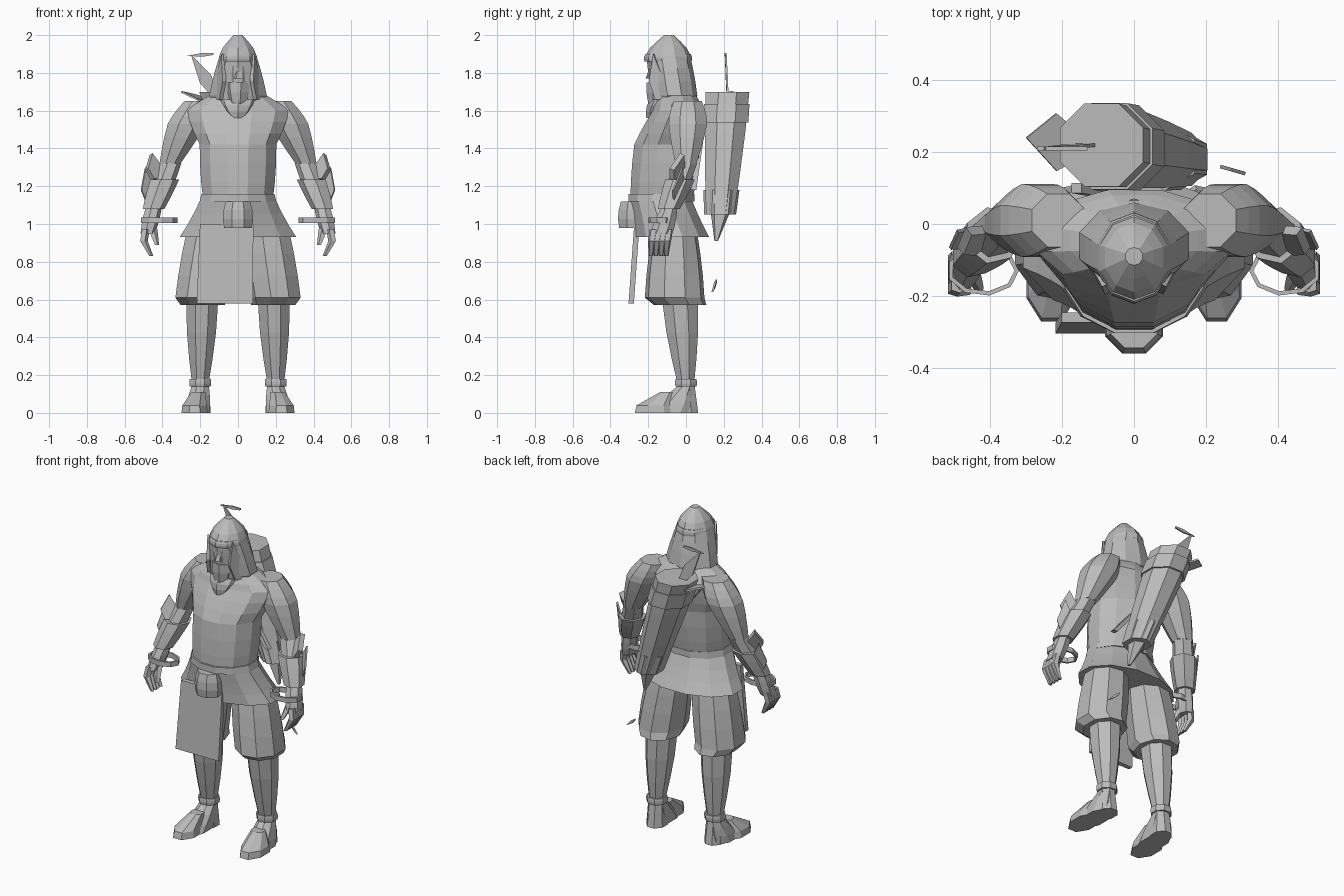
import bpy, bmesh, math
from mathutils import Vector

default_cube = bpy.data.objects.get("Cube")
if default_cube:
    bpy.data.objects.remove(default_cube, do_unlink=True)

SHADE = (.5, .5, .5, 1)
grey = bpy.data.materials.new("stone grey")
grey.use_nodes = True
grey.diffuse_color = SHADE
grey.node_tree.nodes["Principled BSDF"].inputs["Base Color"].default_value = SHADE


def point(x, y, z):
    return Vector((x, y, z))


def finish(name, bm):
    """Turn the mesh data into a named grey object."""
    bmesh.ops.recalc_face_normals(bm, faces=bm.faces)
    mesh = bpy.data.meshes.new(name)
    bm.to_mesh(mesh)
    bm.free()
    mesh.materials.append(grey)
    part = bpy.data.objects.new(name, mesh)
    bpy.context.collection.objects.link(part)
    return part


def radii(size):
    """A single number means a round section, a pair means an oval one."""
    return Vector(size if isinstance(size, tuple) else (size, size))


def taper(name, start, end, start_size, end_size, bulge=0, sides=8, side=1, rows=3):
    """Skin level oval rings from start to end, swelling in the middle by bulge."""
    bm = bmesh.new()
    loops = []
    for row in range(rows + 1):
        t = row / rows
        centre = start.lerp(end, t)
        swell = 1 + bulge * math.sin(math.pi * t)
        size = radii(start_size).lerp(radii(end_size), t) * swell
        loop = []
        for corner in range(sides):
            angle = math.tau * (corner + .5) / sides
            x = centre.x + size.x * math.cos(angle)
            y = centre.y + size.y * math.sin(angle)
            loop.append(bm.verts.new((side * x, y, centre.z)))
        loops.append(loop)
    for lower, upper in zip(loops, loops[1:]):
        for i in range(sides):
            bm.faces.new((lower[i], lower[i - 1], upper[i - 1], upper[i]))
    bm.faces.new(loops[0])
    bm.faces.new(loops[-1])
    return finish(name, bm)


def blade(name, base, tip, spread, side=1, thickness=.01):
    """A thin leaf-shaped sheet, used for spikes, flaps and feathers."""
    bm = bmesh.new()
    middle = base.lerp(tip, .4)
    outline = (base - spread / 2, middle - spread, tip, middle + spread, base + spread / 2)
    bm.faces.new([bm.verts.new((side * p.x, p.y, p.z)) for p in outline])
    part = finish(name, bm)
    solid = part.modifiers.new("thickness", "SOLIDIFY")
    solid.thickness = thickness
    solid.offset = 0


def ring(name, centre, size, height, side):
    """A loose open band with a visible wall."""
    up = Vector((0, 0, height / 2))
    band = taper(name, centre - up, centre + up, size, size, sides=9, side=side, rows=1)
    bm = bmesh.new()
    bm.from_mesh(band.data)
    caps = [face for face in bm.faces if len(face.verts) > 4]
    bmesh.ops.delete(bm, geom=caps, context="FACES_ONLY")
    bm.to_mesh(band.data)
    bm.free()
    wall = band.modifiers.new("wall", "SOLIDIFY")
    wall.thickness = .012


# Torso
waist, ribs = point(0, -.13, 1.12), point(0, -.1, 1.42)
chest, neck = point(0, -.04, 1.6), point(0, -.05, 1.7)
taper("torso", waist, ribs, (.19, .17), (.21, .18), .03, 12)
taper("chest", ribs, chest, (.21, .18), (.28, .14), .03, 12)
taper("shoulder_slope", chest, neck, (.28, .14), (.12, .09), .05, 12)

# Tunic skirt, belt and pouch
hem = point(0, -.07, .93)
taper("tunic_skirt", hem, waist, (.32, .2), (.21, .17), -.02, 12)
taper("belt", waist, point(0, -.13, 1.16), (.21, .18), (.2, .18), 0, 12, rows=1)
taper("belt_pouch", point(0, -.28, .98), point(0, -.28, 1.12), .08, .07, .15)

# Front apron hangs off to the right
taper("apron", point(-.07, -.29, .58), point(-.06, -.26, 1), (.21, .02), (.2, .02), sides=4)

# Shared joints of the limbs
ankle, knee, hip = point(.2, 0, .14), point(.19, -.03, .57), point(.15, -.06, .96)
thigh = point(.2, -.06, .61)
shoulder, elbow = point(.27, .01, 1.53), point(.36, 0, 1.32)
wrist, knuckles = point(.45, -.09, 1.08), point(.48, -.13, .95)
cuff = elbow.lerp(wrist, .35)
band = Vector((0, 0, .04))

for side, label in ((-1, "right"), (1, "left")):
    # Foot, turned outward
    heel, toe = point(.2, 0, 0), point(.23, -.16, 0)
    taper(f"{label}_heel", heel, ankle, (.06, .07), .05, 0, 8, side)
    taper(f"{label}_instep", heel.lerp(toe, .5), ankle, (.07, .13), .05, .08, 8, side)
    taper(f"{label}_toe", toe, toe + band, (.075, .12), (.07, .11), 0, 8, side, 1)
    taper(f"{label}_toe_top", toe + band, point(.21, -.1, .11), (.07, .11), .04, 0, 8, side, 1)

    # Leg
    taper(f"{label}_ankle_band", ankle, ankle + band, .06, .06, .05, 8, side)
    taper(f"{label}_shin", ankle, knee, .045, (.09, .1), .13, 8, side)
    taper(f"{label}_trouser_cuff", knee, thigh, (.12, .14), (.14, .16), 0, 9, side, 1)
    taper(f"{label}_trouser", thigh, hip, (.14, .16), (.13, .12), .04, 9, side)

    # Arm and bracer
    taper(f"{label}_shoulder", shoulder, point(.21, .01, 1.65), .11, .08, .08, 8, side)
    taper(f"{label}_upper_arm", elbow, shoulder, .06, .11, .05, 8, side)
    taper(f"{label}_forearm", wrist, elbow, .045, .06, .15, 7, side)
    taper(f"{label}_bracer", wrist, cuff, .06, .08, .04, 7, side)
    spread = Vector((.04, -.03, 0))
    blade(f"{label}_elbow_spike", cuff + spread, point(.46, -.02, 1.37), spread, side, .03)
    blade(f"{label}_bracer_flap", point(.46, -.05, 1.1), point(.49, -.02, 1.3), spread, side)
    ring(f"{label}_wrist_strap", point(.42, -.13, 1.02), (.1, .07), .03, side)

    # Hand
    taper(f"{label}_palm", knuckles, wrist, (.04, .06), .045, .1, 7, side)
    for finger in range(4):
        root = knuckles + Vector((.01, .04 - .027 * finger, .02))
        bend = root + Vector((.01, -.01, -.06))
        curl = bend + Vector((-.04, -.005, -.08))
        taper(f"{label}_finger", root, bend, .022, .022, 0, 5, side, 1)
        taper(f"{label}_fingertip", bend, curl, .022, .012, 0, 5, side, 1)
    taper(f"{label}_thumb", wrist.lerp(knuckles, .5), point(.43, -.18, .89), .03, .012, .1, 5, side)

    # Open edge of the hood
    blade(f"{label}_hood_edge", point(.1, -.14, 1.66), point(.08, -.17, 1.9),
          Vector((.02, .04, 0)), side, .02)

# Hooded head
jaw, temple, crown = point(0, -.06, 1.68), point(0, -.095, 1.9), point(0, -.09, 2)
taper("hood_hem", point(0, -.06, 1.61), jaw, (.11, .1), (.16, .12), .03, 10)
taper("hood", jaw, temple, (.16, .12), (.1, .115), .03, 10)
taper("hood_top", temple, crown, (.1, .115), .025, .15, 10)
taper("hood_brim", temple - band, temple, (.105, .125), (.1, .12), .04, 10)
taper("face", point(0, -.13, 1.68), point(0, -.13, 1.86), .06, .07, .1)
taper("nose", point(0, -.19, 1.77), point(0, -.18, 1.84), .025, .01, 0, 5)
taper("beard", point(0, -.16, 1.59), point(0, -.14, 1.75), .03, .07, .15, 7)
taper("collar", point(0, -.11, 1.56), jaw - band / 2, (.05, .1), (.13, .13), .1, 10)

# Quiver slung across the back
base, mouth = point(.13, .18, 1.05), point(-.09, .22, 1.7)
taper("quiver", base, mouth, .08, .125, .06)
taper("quiver_cap", base, base.lerp(mouth, .2), .085, .095, 0, 6)
taper("quiver_rim", base.lerp(mouth, .75), base.lerp(mouth, .9), .13, .13)
taper("quiver_tassel", point(.17, .16, .91), base, .01, .05, 0, 5)
taper("quiver_strap", point(.18, .04, 1.18), point(-.16, .1, 1.6), .02, .02, 0, 4)

# Feathers of the arrows
across = Vector((.03, 0, .02))
blade("tall_feather", mouth - across, point(-.25, .21, 1.9), across)
blade("feather_barb", point(-.13, .21, 1.9), point(-.27, .21, 1.89), Vector((0, 0, .01)))
blade("low_feather", point(-.16, .22, 1.65), point(-.3, .24, 1.7), Vector((0, .08, .01)))
blade("hanging_cord_tip", point(.24, .16, .7), point(.31, .14, .64), Vector((0, 0, .01)))
